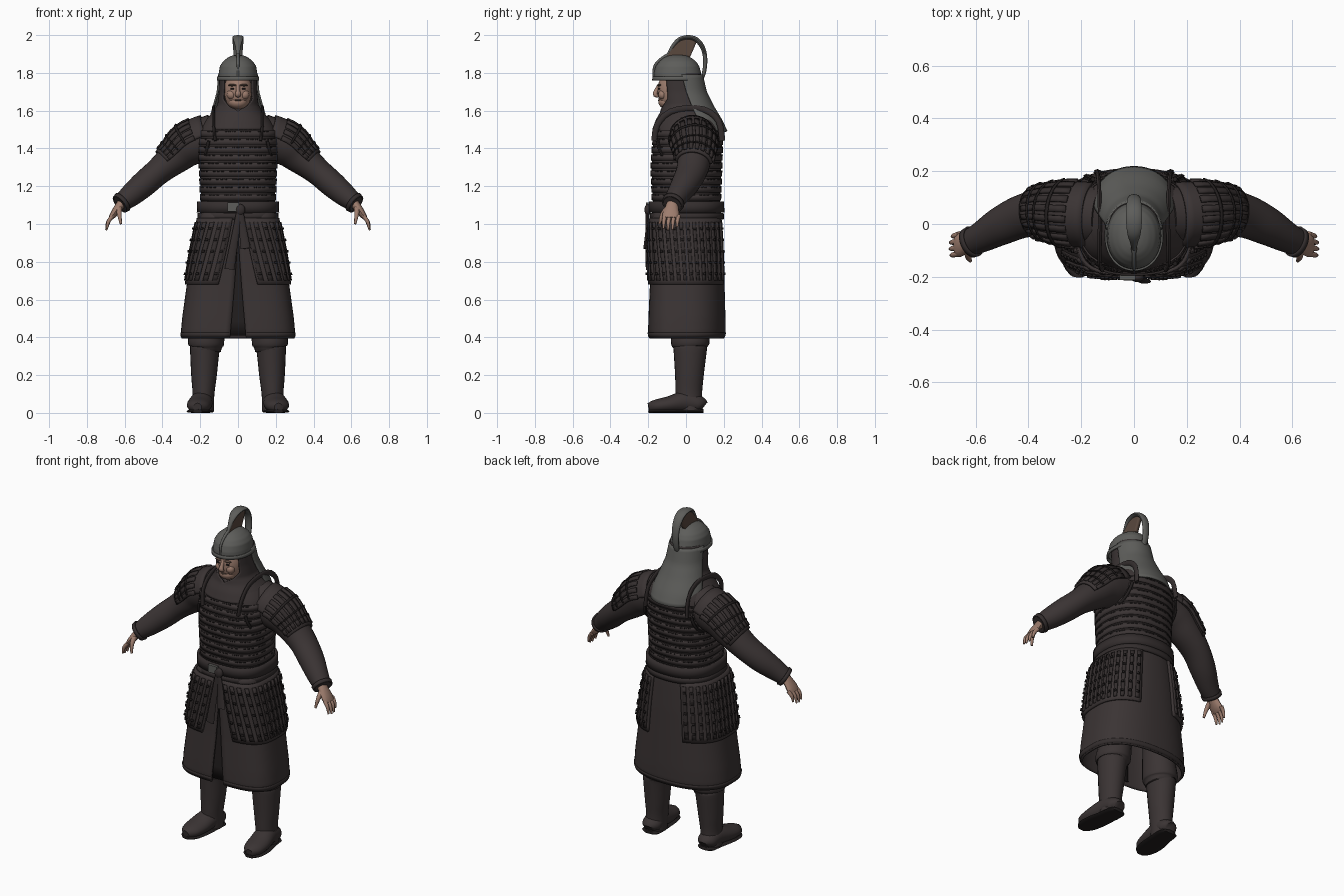
import bpy, bmesh, math
from mathutils import Vector, Matrix

if "Cube" in bpy.data.objects:
    bpy.data.objects.remove(bpy.data.objects["Cube"])


def material(name, r, g, b):
    m = bpy.data.materials.new(name)
    m.use_nodes = True
    m.diffuse_color = (r, g, b, 1)
    m.node_tree.nodes["Principled BSDF"].inputs["Base Color"].default_value = (r, g, b, 1)
    return m


CLOTH = material("dark_cloth", .043, .034, .034)
PLATE = material("dark_plates", .034, .027, .027)
LACE = material("black_lacing", .016, .013, .013)
METAL = material("grey_metal", .11, .11, .103)
SKIN = material("skin", .34, .205, .155)
PLUME = material("brown_plume", .1, .065, .048)
TAU = 2 * math.pi


def lerp(a, b, t):
    return a + (b - a) * t


def finish(name, bm, mat, thick=0, fill=False):
    bmesh.ops.remove_doubles(bm, verts=bm.verts, dist=1e-5)
    if fill:
        bmesh.ops.holes_fill(bm, edges=[e for e in bm.edges if e.is_boundary], sides=0)
    bmesh.ops.recalc_face_normals(bm, faces=bm.faces)
    me = bpy.data.meshes.new(name)
    bm.to_mesh(me)
    bm.free()
    me.materials.append(mat)
    ob = bpy.data.objects.new(name, me)
    bpy.context.collection.objects.link(ob)
    if thick:
        mod = ob.modifiers.new("thickness", "SOLIDIFY")
        mod.thickness, mod.offset = thick, 0
    bpy.ops.object.select_all(action="DESELECT")
    ob.select_set(True)
    bpy.context.view_layer.objects.active = ob
    bpy.ops.object.shade_smooth_by_angle(angle=math.radians(45))
    return ob


def add_grid(bm, f, nu, nv):
    g = [[bm.verts.new(f(i / nu, j / nv)) for j in range(nv + 1)] for i in range(nu + 1)]
    for i in range(nu):
        for j in range(nv):
            bm.faces.new((g[i][j], g[i + 1][j], g[i + 1][j + 1], g[i][j + 1]))


def grids(name, fs, nu, nv, mat, thick=0, fill=False):
    bm = bmesh.new()
    for f in fs:
        add_grid(bm, f, nu, nv)
    return finish(name, bm, mat, thick, fill)


# Body surfaces: rows of height, half width, front y, back y
def body(sec, z, ang, off=0, front=2.7, back=2.3):
    k = 0
    while k < len(sec) - 2 and z > sec[k + 1][0]:
        k += 1
    t = (z - sec[k][0]) / (sec[k + 1][0] - sec[k][0])
    rx, yf, yb = (lerp(sec[k][i], sec[k + 1][i], t) for i in (1, 2, 3))
    s, c = math.sin(ang), math.cos(ang)
    e = front if c > 0 else back
    r = (abs(s) ** e + abs(c) ** e) ** (-1 / e)
    return Vector(((rx + off) * r * s, (yf + yb) / 2 - ((yb - yf) / 2 + off) * r * c, z))


def patch(sec, z0, z1, a0, a1, off=0, **kw):
    """Part of a body surface; its side edges may be functions of height."""
    def f(u, v):
        z = lerp(z0, z1, u)
        lo, hi = (a(z) if callable(a) else a for a in (a0, a1))
        return body(sec, z, lerp(lo, hi, v), off, **kw)
    return f


def spline(rows, u):
    x = min(max(u, 0), 1) * (len(rows) - 1)
    k = min(int(x), len(rows) - 2)
    t = x - k
    q = [rows[min(max(k + d, 0), len(rows) - 1)] for d in (-1, 0, 1, 2)]
    return [b + .5 * t * (c - a + t * (2 * a - 5 * b + 4 * c - d + t * (3 * (b - c) + d - a)))
            for a, b, c, d in zip(*q)]


def sweep(rows, ref, s=1, u0=0, u1=1, a0=0, a1=TAU, off=0):
    """Tube through x, y, z, half height, half width; s mirrors it."""
    def f(u, v):
        w = lerp(u0, u1, u)
        x, y, z, a, b = spline(rows, w)
        t = Vector(spline(rows, w + .01)[:3]) - Vector(spline(rows, w - .01)[:3])
        t.normalize()
        n = (ref - t * ref.dot(t)).normalized()
        ang = lerp(a0, a1, v)
        p = Vector((x, y, z)) + t.cross(n) * (a + off) * math.cos(ang) + n * (b + off) * math.sin(ang)
        return Vector((p.x * s, p.y, max(p.z, 0)))
    return f


def ball(name, loc, size, mat):
    bm = bmesh.new()
    bmesh.ops.create_uvsphere(bm, u_segments=24, v_segments=16, radius=1,
                              matrix=Matrix.Translation(loc) @ Matrix.Diagonal((*size, 1)))
    return finish(name, bm, mat)


X, Y = Vector((1, 0, 0)), Vector((0, 1, 0))
TORSO = [(1.0, .2, -.175, .185), (1.12, .195, -.175, .18), (1.3, .202, -.183, .187),
         (1.42, .21, -.175, .19), (1.5, .205, -.16, .188), (1.56, .165, -.138, .172),
         (1.61, .1, -.11, .12), (1.64, .05, -.07, .05)]
SKIRT = [(.395, .292, -.188, .195), (.42, .297, -.195, .203), (.5, .29, -.193, .203), (.68, .265, -.185, .198),
         (.85, .238, -.183, .193), (1.0, .208, -.18, .185), (1.06, .195, -.175, .18)]
COIF = [(1.5, .19, -.174, .185), (1.55, .165, -.155, .165), (1.59, .13, -.132, .12),
        (1.63, .104, -.125, .09), (1.7, .095, -.13, .08), (1.8, .094, -.14, .075)]
GUARD = [(1.49, .15, -.06, .215), (1.55, .15, -.08, .187), (1.62, .13, -.1, .145),
         (1.7, .108, -.12, .105), (1.79, .1, -.15, .085)]
HELMET = [(1.76, .105, -.172, .084), (1.8, .102, -.17, .08), (1.835, .096, -.16, .07), (1.86, .08, -.142, .054),
          (1.88, .056, -.118, .028), (1.892, .03, -.09, .0), (1.897, .002, -.05, -.046)]

# Cuirass with rows of lacing
grids("cuirass", [patch(TORSO, 1.0, 1.64, 0, TAU)], 28, 56, CLOTH, fill=True)
lacing = []
for row in range(9):
    z = 1.15 + row * .042
    span = 13 if row < 5 else 8
    for start in (0, math.pi):
        for i in range(-span, span + 1):
            a = start + i * .105 + (row % 2) * .03
            if (i + row) % 4:
                lacing.append(patch(TORSO, z, z + .007, a - .036, a + .036, .003))
grids("cuirass_lacing", lacing, 1, 1, LACE, .006)
plates = [patch(TORSO, 1.125 + r * .042, 1.158 + r * .042, 0, TAU, .003) for r in range(9)]
grids("cuirass_plate_rows", plates, 1, 56, CLOTH, .006)

# Belt, buckle and hanging sash
grids("belt", [patch(TORSO, 1.06, 1.12, 0, TAU, .014), patch(TORSO, 1.025, 1.058, 0, TAU, .01)],
      2, 56, PLATE, .014)
bm = bmesh.new()
bmesh.ops.create_cube(bm, size=1, matrix=Matrix.Translation((-.025, -.2, 1.09)) @ Matrix.Diagonal((.06, .025, .045, 1)))
finish("buckle", bm, METAL)
ball("belt_knot", (.012, -.203, 1.075), (.026, .017, .03), PLATE)
for name, x, low, out in (("sash_tail_long", -.045, .76, -.205), ("sash_tail_short", .04, .87, -.218)):
    rows = [(.01, -.205, 1.08, .016, .008), (lerp(.01, x, .5), -.206, lerp(1.08, low, .5), .02, .008),
            (x, out, low, .026, .008)]
    grids(name, [sweep(rows, Y)], 8, 12, PLATE, fill=True)


# Robe skirt, split at the front over an inner layer
def split(z):
    return .14 * max(0, (.95 - z) / .55)


wide = {"front": 3.6, "back": 2.3}
grids("robe_skirt", [patch(SKIRT, .395, 1.06, split, lambda z: TAU - split(z), **wide)], 26, 64, CLOTH, .012)
grids("robe_inner_layer", [patch(SKIRT, .41, 1.0, -.35, .35, -.02, **wide)], 8, 8, LACE, .006)
grids("robe_hem", [patch(SKIRT, .4, .425, split, lambda z: TAU - split(z), .006, **wide)], 2, 64, PLATE, .006)


# Lamellar thigh panels built from upright strips
def thigh_angle(t):
    return lambda z: lerp(lerp(.14, .36, (1.02 - z) / .34), 2.72, t)


for side, s in (("left", 1), ("right", -1)):
    def flip(f, s=s):
        return lambda u, v: Vector((f(u, v).x * s, *f(u, v).yz))
    grids(side + "_thigh_panel", [flip(patch(SKIRT, .68, 1.03, thigh_angle(0), thigh_angle(1), .011, **wide))],
          12, 32, CLOTH, .012)
    strips = [patch(SKIRT, .7, 1.01, thigh_angle((i + .2) / 15), thigh_angle((i + .72) / 15), .019, **wide)
              for i in range(15)]
    grids(side + "_thigh_strips", [flip(f) for f in strips], 10, 2, PLATE, .01)
    knots = [patch(SKIRT, z, z + .012, thigh_angle((i + .3) / 15), thigh_angle((i + .62) / 15), .027, **wide)
             for i in range(15) for z in (.73, .79, .85, .91, .97)]
    grids(side + "_thigh_lacing", [flip(f) for f in knots], 1, 1, LACE, .008)

    # Sleeve
    arm = [(.12, .03, 1.47, .115, .115), (.25, .04, 1.42, .112, .112), (.33, .045, 1.355, .09, .093),
           (.42, .03, 1.28, .072, .083), (.5, -.005, 1.21, .069, .074), (.57, -.045, 1.15, .06, .06),
           (.625, -.073, 1.105, .046, .05)]
    grids(side + "_sleeve", [sweep(arm, Y, s)], 30, 28, CLOTH, fill=True)
    grids(side + "_cuff", [sweep(arm, Y, s, .94, 1, off=.004)], 2, 28, PLATE, .008)

    # Shoulder guard with strips along the arm
    grids(side + "_shoulder_guard", [sweep(arm, Y, s, .06, .42, -1.45, 1.45, .006)], 12, 24, CLOTH, .012)
    strips = [sweep(arm, Y, s, .12, .4, lerp(-1.38, 1.38, i / 9) - .1, lerp(-1.38, 1.38, i / 9) + .1, .016)
              for i in range(10)]
    grids(side + "_shoulder_strips", strips, 8, 2, PLATE, .01)
    bands = [sweep(arm, Y, s, u, u + .012, -1.4, 1.4, .022) for u in (.18, .26, .34)]
    grids(side + "_shoulder_lacing", bands, 1, 24, LACE, .006)

    # Shoulder strap and armhole binding
    strap = [(.12, -.168, 1.44, .016, .008), (.13, -.15, 1.53, .016, .008), (.13, -.07, 1.6, .016, .008),
             (.13, .08, 1.61, .016, .008), (.135, .17, 1.55, .016, .008), (.14, .192, 1.44, .016, .008)]
    grids(side + "_strap", [sweep(strap, X, s)], 16, 10, PLATE, fill=True)
    rim = [(.155 + .03 * abs(math.sin(a)), .01 - .16 * math.cos(a), 1.44 - .13 * math.sin(a), .009, .009)
           for a in (k * math.pi / 8 for k in range(9))]
    grids(side + "_armhole_binding", [sweep(rim, X, s)], 20, 8, LACE, fill=True)

    # Hand
    palm = [(.61, -.07, 1.115, .026, .03), (.635, -.076, 1.085, .022, .036), (.66, -.08, 1.05, .018, .045),
            (.675, -.08, 1.03, .012, .04)]
    hand = [sweep(palm, Y, s)]
    for i in range(4):
        y, reach = -.115 + .024 * i, (.9, 1, .97, .78)[i]
        hand.append(sweep([(.662, y + .004, 1.045, .011, .012),
                           (.662 + .026 * reach, y - .002, 1.045 - .035 * reach, .01, .01),
                           (.662 + .036 * reach, y - .004, 1.045 - .078 * reach, .005, .005)], Y, s))
    hand.append(sweep([(.63, -.095, 1.085, .016, .016), (.628, -.125, 1.05, .012, .012),
                       (.62, -.14, 1.0, .006, .006)], X, s))
    grids(side + "_hand", hand, 8, 12, SKIN, fill=True)

    # Trouser leg and boot
    leg = [(.15, .03, .56, .085, .09), (.16, .025, .44, .09, .1), (.17, .022, .37, .096, .102),
           (.172, .022, .345, .084, .09), (.176, .022, .33, .078, .088), (.18, .018, .2, .068, .076),
           (.183, .015, .1, .058, .07), (.187, .02, .01, .06, .068)]
    grids(side + "_leg", [sweep(leg, Y, s)], 32, 24, CLOTH, fill=True)
    foot = [(.185, .092, .03, .03, .03), (.186, .07, .045, .045, .055), (.192, .0, .058, .058, .06),
            (.204, -.09, .044, .044, .066), (.211, -.16, .035, .035, .055), (.214, -.198, .028, .024, .022)]
    grids(side + "_boot", [sweep(foot, X, s)], 20, 20, CLOTH, fill=True)
    sole = [(x, y, .008, .012, w + .003) for x, y, z, h, w in foot]
    grids(side + "_sole", [sweep(sole, X, s)], 16, 12, LACE, fill=True)

    # Eye, brow and cheek
    ball(side + "_eye", (.029 * s, -.142, 1.716), (.012, .007, .005), LACE)
    ball(side + "_brow", (.031 * s, -.142, 1.735), (.022, .011, .006), PLUME)
    ball(side + "_cheek", (.034 * s, -.123, 1.685), (.026, .024, .026), SKIN)

# Face
ball("head", (0, -.07, 1.705), (.074, .081, .11), SKIN)
ball("jaw", (0, -.1, 1.645), (.05, .046, .036), SKIN)
nose = [(0, -.143, 1.732, .01, .01), (0, -.157, 1.705, .012, .011), (0, -.163, 1.685, .012, .016),
        (0, -.145, 1.675, .006, .01)]
grids("nose", [sweep(nose, X)], 10, 12, SKIN, fill=True)
ball("mouth", (0, -.142, 1.655), (.021, .007, .004), PLUME)

# Cloth hood with an open face and wide collar
def face_gap(z):
    return .85 * min(1, max(0, (z - 1.605) / .06)) ** .6


grids("hood", [patch(COIF, 1.5, 1.8, face_gap, lambda z: TAU - face_gap(z), front=2.2)], 28, 48, CLOTH, .01)

# Helmet, brim and neck guard
grids("helmet", [patch(HELMET, 1.76, 1.897, 0, TAU, front=2.1, back=2.1)], 28, 48, METAL)
grids("helmet_brim", [patch(HELMET, 1.76, 1.78, 0, TAU, .003, front=2.1, back=2.1)], 2, 48, METAL, .008)
grids("neck_guard", [patch(GUARD, 1.49, 1.79, 1.65, TAU - 1.65, back=2.1)], 16, 32, METAL, .01)

# Helmet ridge, curved crest and its plume core
ridge = [(0, -.172, 1.78, .006, .006), (0, -.166, 1.835, .007, .007), (0, -.13, 1.875, .008, .008),
         (0, -.085, 1.9, .01, .01)]
grids("helmet_ridge", [sweep(ridge, X)], 16, 10, METAL, fill=True)
crest = [(0, -.1, 1.885, .008, .008), (0, -.07, 1.94, .01, .015), (0, -.035, 1.977, .011, .026),
         (0, .015, 1.988, .012, .031), (0, .06, 1.972, .013, .03), (0, .092, 1.925, .012, .026),
         (0, .102, 1.86, .011, .022), (0, .092, 1.79, .01, .018), (0, .065, 1.74, .008, .012)]
grids("crest", [sweep(crest, X)], 36, 14, METAL, fill=True)


def core(u, v):
    x, y, z, h, w = spline(crest, u * .5)
    return Vector((0, lerp(y, -.09 + .11 * u, v), lerp(z, 1.88, v)))


grids("plume_core", [core], 14, 6, PLUME, .022)
